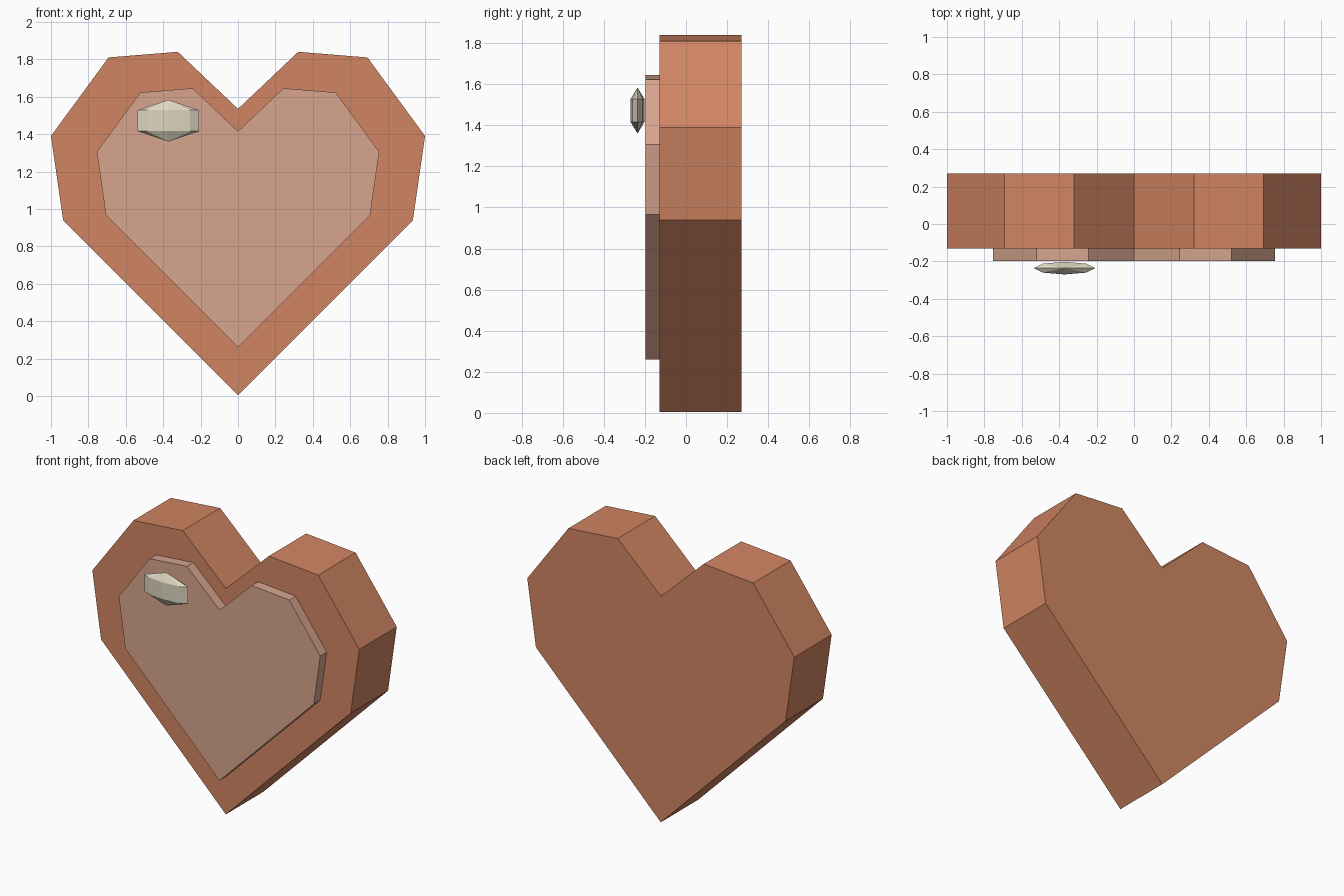
import bpy
import bmesh
from mathutils import Matrix

cube = bpy.data.objects.get("Cube")
if cube:
    bpy.data.objects.remove(cube, do_unlink=True)


def material(name, rgb):
    mat = bpy.data.materials.new(name)
    mat.use_nodes = True
    mat.diffuse_color = (*rgb, 1)
    mat.node_tree.nodes["Principled BSDF"].inputs["Base Color"].default_value = (*rgb, 1)
    return mat


def finish(bm, name, mat):
    bmesh.ops.recalc_face_normals(bm, faces=bm.faces)
    mesh = bpy.data.meshes.new(name)
    bm.to_mesh(mesh)
    bm.free()
    mesh.materials.append(mat)
    obj = bpy.data.objects.new(name, mesh)
    bpy.context.collection.objects.link(obj)
    return obj


# Right half of the heart outline, from bottom tip to top notch
HALF = [(0, 0.005), (0.935, 0.94), (1, 1.39), (0.692, 1.81), (0.322, 1.84), (0, 1.535)]
OUTLINE = HALF + [(-x, z) for x, z in HALF[-2:0:-1]]


def heart_slab(name, scale, lift, front, back, mat):
    bm = bmesh.new()
    face = bm.faces.new([bm.verts.new((x * scale, front, z * scale + lift)) for x, z in OUTLINE])
    extruded = bmesh.ops.extrude_face_region(bm, geom=[face], use_keep_orig=True)
    moved = [v for v in extruded["geom"] if isinstance(v, bmesh.types.BMVert)]
    bmesh.ops.translate(bm, verts=moved, vec=(0, back - front, 0))
    return finish(bm, name, mat)


terracotta = material("terracotta", (0.638, 0.235, 0.124))
dusty_pink = material("dusty pink", (0.68, 0.376, 0.27))
cream = material("cream", (0.72, 0.67, 0.53))

# Thick heart body and raised front panel
heart_slab("heart_body", 1, 0, -0.13, 0.27, terracotta)
heart_slab("front_panel", 0.755, 0.256, -0.198, -0.13, dusty_pink)

# Faceted highlight floating in front of the upper lobe
bm = bmesh.new()
bmesh.ops.create_uvsphere(bm, u_segments=8, v_segments=3, radius=1)
bmesh.ops.transform(bm, verts=bm.verts, matrix=Matrix.Diagonal((0.19, 0.039, 0.112, 1)))
shine = finish(bm, "shine_highlight", cream)
shine.location = (-0.372, -0.236, 1.472)
